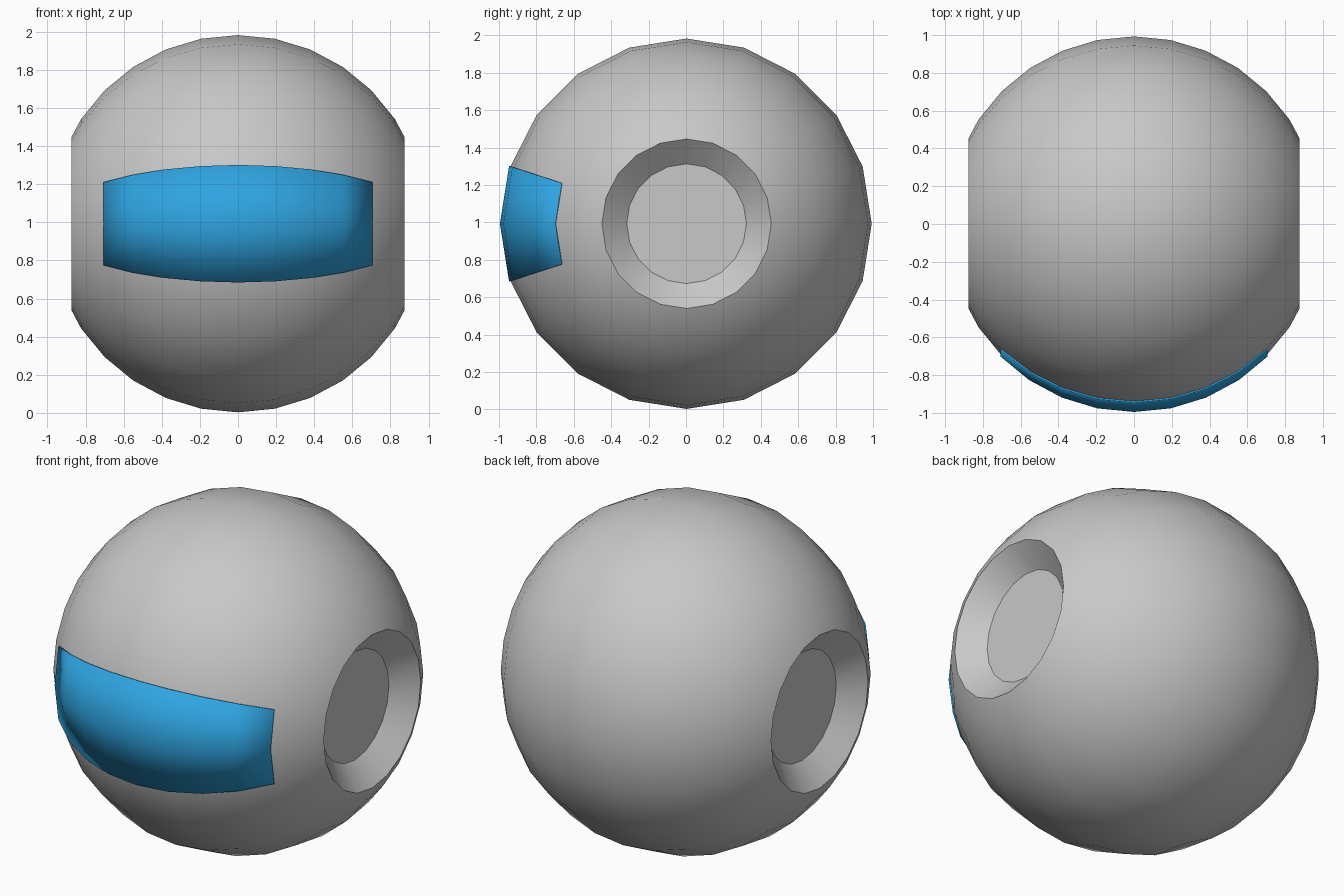
import bpy, bmesh
from math import sin, cos, pi, radians

cube = bpy.data.objects.get("Cube")
if cube:
    bpy.data.objects.remove(cube)

CENTRE = (0, 0.003, 0.993)
RADIUS = 0.99
SEGMENTS = 20
RING_STEP = radians(11.25)


def material(name, color):
    m = bpy.data.materials.new(name)
    m.use_nodes = True
    m.diffuse_color = color
    m.node_tree.nodes["Principled BSDF"].inputs["Base Color"].default_value = color
    return m


def lathe_x(name, profile, steps, mat, capped):
    """Sweep (x, radius) points around the x axis through the given segment steps."""
    bm = bmesh.new()
    turn = 2 * pi / SEGMENTS
    rings = [[bm.verts.new((x, -r * cos(s * turn), r * sin(s * turn))) for s in steps]
             for x, r in profile]
    count = len(steps)
    spans = count if capped else count - 1
    for a, b in zip(rings, rings[1:]):
        for i in range(spans):
            j = (i + 1) % count
            bm.faces.new((a[i], a[j], b[j], b[i]))
    if capped:
        bm.faces.new(rings[0])
        bm.faces.new(rings[-1])
    bmesh.ops.recalc_face_normals(bm, faces=bm.faces)
    # An open patch must face the front
    if not capped and sum(f.normal.y for f in bm.faces) > 0:
        bmesh.ops.reverse_faces(bm, faces=bm.faces)
    mesh = bpy.data.meshes.new(name)
    bm.to_mesh(mesh)
    bm.free()
    obj = bpy.data.objects.new(name, mesh)
    obj.location = CENTRE
    mesh.materials.append(mat)
    bpy.context.collection.objects.link(obj)
    return obj


def arc(radius, count):
    return [(radius * sin(i * RING_STEP), radius * cos(i * RING_STEP))
            for i in range(-count, count + 1)]


grey = material("light grey", (0.58, 0.58, 0.58, 1))
blue = material("sky blue", (0.028, 0.37, 0.75, 1))

# Round shell with a flat-bottomed conical recess in each side
recess = [(0.76, 0.32), (0.875, 0.453)]
profile = [(-x, r) for x, r in recess] + arc(RADIUS, 5) + recess[::-1]
shell = lathe_x("shell", profile, range(SEGMENTS), grey, True)

# Thin curved visor plate on the front
visor = lathe_x("visor", arc(RADIUS + 0.008, 4), range(-1, 2), blue, False)
plate = visor.modifiers.new("thickness", 'SOLIDIFY')
plate.thickness = 0.009
plate.offset = -1

# Smooth surfaces with crisp rims
bpy.ops.object.select_all(action='DESELECT')
for obj in (shell, visor):
    obj.select_set(True)
    bpy.context.view_layer.objects.active = obj
bpy.ops.object.shade_smooth_by_angle(angle=radians(30))
